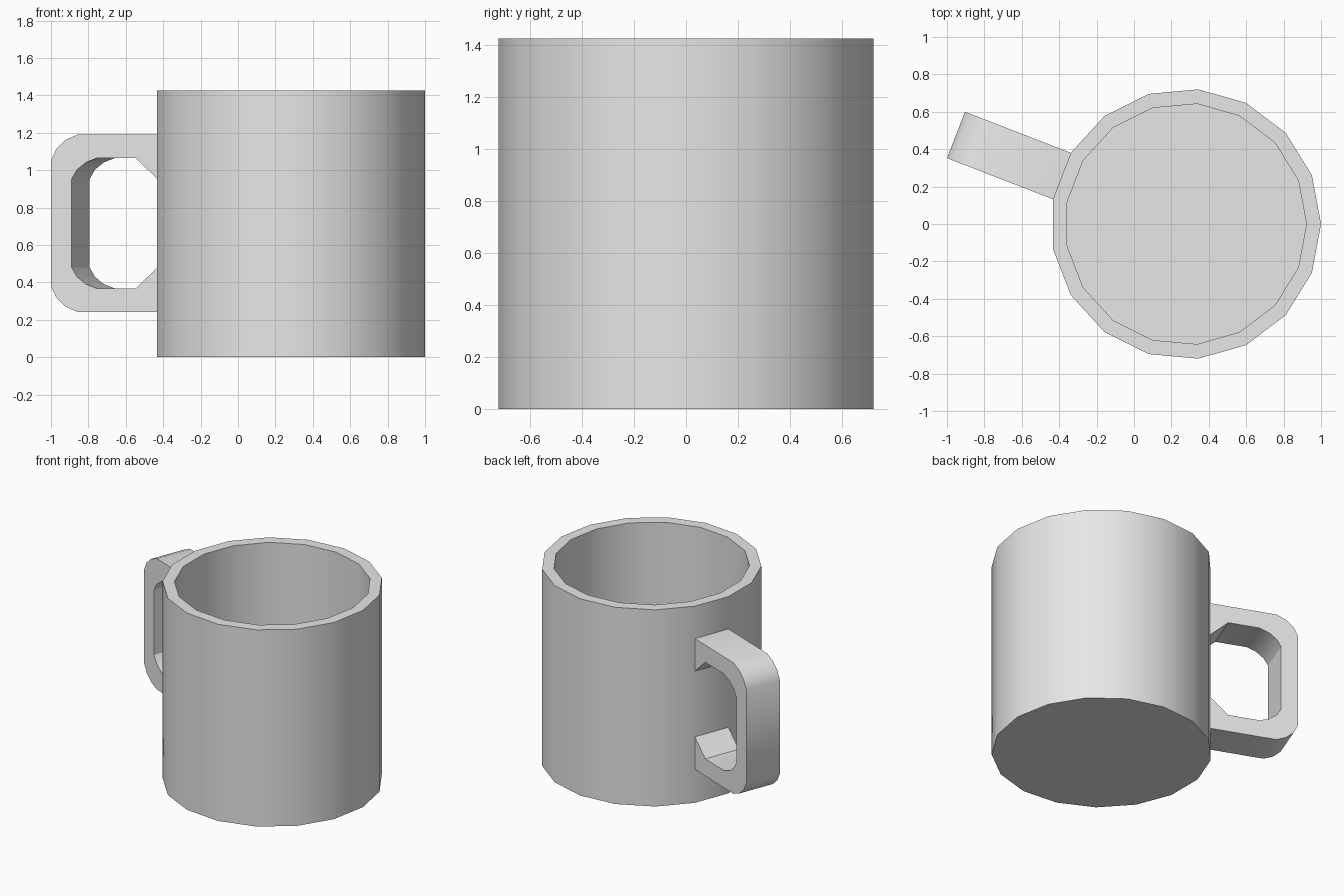
import bpy, bmesh
from math import sin, cos, pi, radians
from mathutils import Vector

cube = bpy.data.objects.get("Cube")
if cube:
    bpy.data.objects.remove(cube, do_unlink=True)

SIDES, R_OUT, R_IN, HEIGHT, FLOOR = 17, 0.723, 0.645, 1.425, 0.08
CENTRE = Vector((0.277, 0, 0))

grey = bpy.data.materials.new("light grey")
grey.use_nodes = True
grey.diffuse_color = (0.8, 0.8, 0.8, 1)
grey.node_tree.nodes["Principled BSDF"].inputs["Base Color"].default_value = grey.diffuse_color


def finish(bm, name):
    bmesh.ops.recalc_face_normals(bm, faces=bm.faces)
    mesh = bpy.data.meshes.new(name)
    bm.to_mesh(mesh)
    bm.free()
    mesh.materials.append(grey)
    obj = bpy.data.objects.new(name, mesh)
    bpy.context.collection.objects.link(obj)
    bpy.ops.object.select_all(action='DESELECT')
    obj.select_set(True)
    bpy.context.view_layer.objects.active = obj
    bpy.ops.object.shade_smooth_by_angle(angle=radians(30))
    return obj


def bridge(bm, a, b, skip=()):
    n = len(a)
    for i in range(n):
        if i not in skip:
            j = (i + 1) % n
            bm.faces.new((a[i], a[j], b[j], b[i]))


# Mug body: hollow prism with a thick wall and floor
bm = bmesh.new()
rings = []
for r, z in ((R_OUT, 0), (R_OUT, HEIGHT), (R_IN, HEIGHT), (R_IN, FLOOR)):
    angles = [2 * pi * i / SIDES for i in range(SIDES)]
    rings.append([bm.verts.new(CENTRE + Vector((r * cos(a), r * sin(a), z))) for a in angles])
for low, high in zip(rings, rings[1:]):
    bridge(bm, low, high)
bm.faces.new(rings[0])
bm.faces.new(rings[-1])
finish(bm, "mug_body")


# Handle: rounded loop as wide as one wall facet
def corner(start, end):
    """Rounded corner running from level to upright."""
    turns = [radians(d) for d in (25, 45, 65)]
    total = sum(cos(a) for a in turns)
    points, u, v = [start], 0, 0
    for a in turns:
        u += cos(a) / total
        v += sin(a) / total
        points.append((start[0] + (end[0] - start[0]) * u, start[1] + (end[1] - start[1]) * v))
    return points


def mirrored(half):
    return half + [(t, -h) for t, h in reversed(half)]


outer = mirrored([(0, 0.474)] + corner((0.456, 0.474), (0.607, 0.338)))
inner = mirrored([(0, 0.238), (0.122, 0.35)] + corner((0.339, 0.35), (0.489, 0.236)))
outline = outer + inner[::-1]

facet = 2 * pi * 7.5 / SIDES
out = Vector((cos(facet), sin(facet), 0))
across = Vector((-sin(facet), cos(facet), 0))
base = CENTRE + out * R_OUT * cos(pi / SIDES) + Vector((0, 0, 0.716))
half_width = R_OUT * sin(pi / SIDES)

bm = bmesh.new()
loops = [[bm.verts.new(base + out * t + across * s * half_width + Vector((0, 0, h)))
          for t, h in outline] for s in (-1, 1)]
# Leave the ends open where they meet the wall
bridge(bm, loops[0], loops[1], skip=(len(outer) - 1, len(outline) - 1))
for loop in loops:
    bm.faces.new(loop)
finish(bm, "handle")
